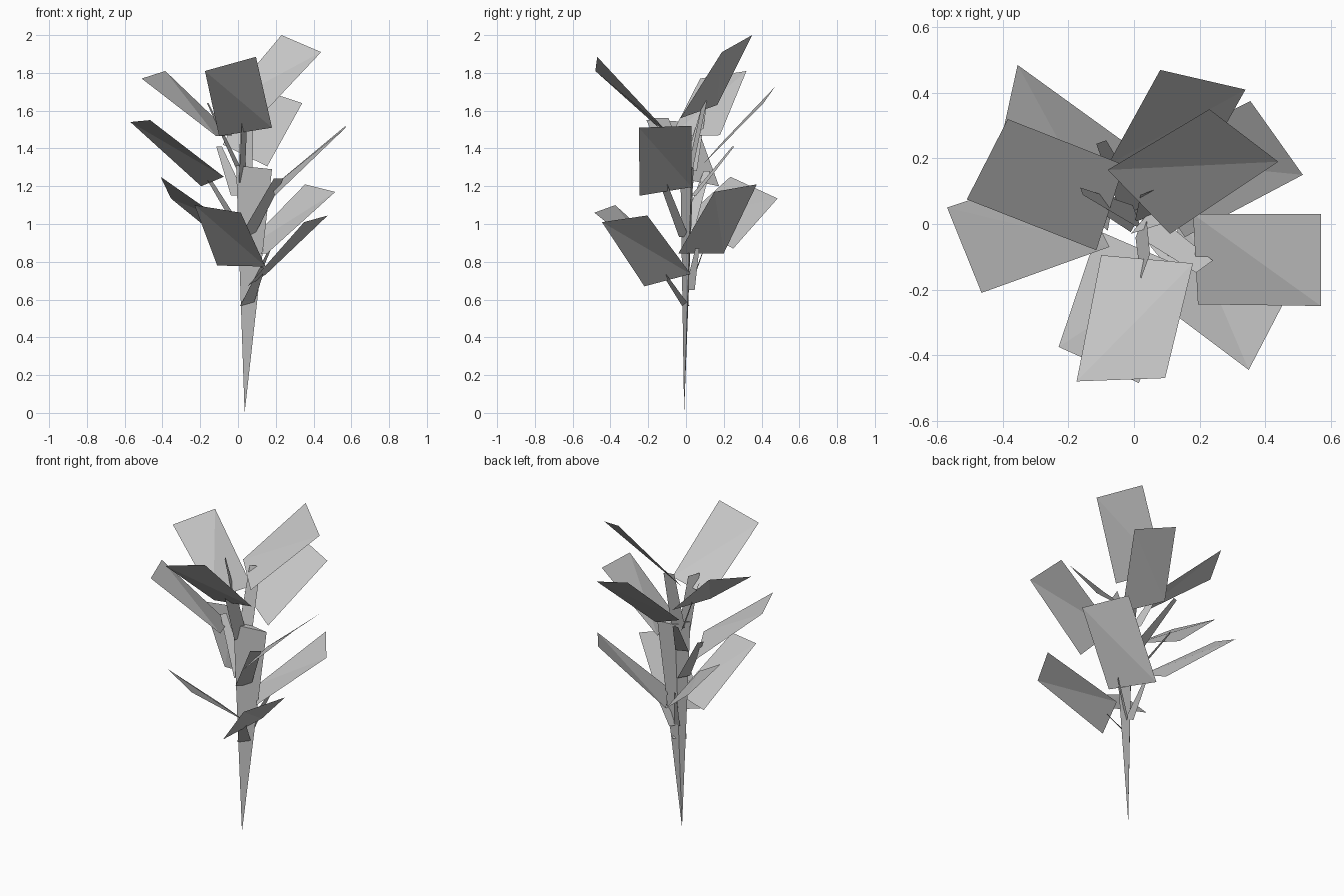
import bpy
import bmesh
from math import radians, cos, sin
from mathutils import Vector

cube = bpy.data.objects.get("Cube")
if cube:
    bpy.data.objects.remove(cube, do_unlink=True)

# One flat grey for the whole plant
grey = bpy.data.materials.new("plain_grey")
grey.use_nodes = True
grey.diffuse_color = (0.57, 0.57, 0.57, 1)
grey.node_tree.nodes["Principled BSDF"].inputs["Base Color"].default_value = grey.diffuse_color


def finish(name, bm):
    """Turn a bmesh into a flat shaded object."""
    mesh = bpy.data.meshes.new(name)
    bm.to_mesh(mesh)
    bm.free()
    mesh.materials.append(grey)
    obj = bpy.data.objects.new(name, mesh)
    bpy.context.collection.objects.link(obj)
    return obj


def leaf(name, outer_a, outer_b, inner_b, inner_a):
    """Four-cornered blade, creased from its first corner to the third."""
    bm = bmesh.new()
    a, b, c, d = [bm.verts.new(p) for p in (outer_a, outer_b, inner_b, inner_a)]
    bm.faces.new((a, b, c))
    bm.faces.new((a, c, d))
    return finish(name, bm)


def spike(name, ring, tip):
    """Three-sided taper from a triangular ring to a point."""
    bm = bmesh.new()
    base = [bm.verts.new(p) for p in ring]
    apex = bm.verts.new(tip)
    bm.faces.new(base)
    for i in range(3):
        bm.faces.new((base[i], base[i - 1], apex))
    bmesh.ops.recalc_face_normals(bm, faces=bm.faces)
    return finish(name, bm)


def stalk(name, root, tip, width, yaw, taper=0.7):
    """Flat leaf stalk whose width runs along a level direction."""
    root, tip = Vector(root), Vector(tip)
    side = Vector((cos(radians(yaw)), sin(radians(yaw)), 0)) * width / 2
    leaf(name, tip - side * taper, tip + side * taper, root + side, root - side)


# Stem: a flattened triangle narrowing down to the ground
spike("stem", ((-0.01, -0.03, 1.31), (0.18, 0.03, 1.29), (0.05, 0.04, 1.3)),
      (0.035, -0.01, 0))

# Top tier of leaves
leaf("top_leaf_back_left", (0.44, 0.19, 1.91), (0.23, 0.35, 2),
     (-0.08, 0.165, 1.63), (0.11, -0.03, 1.56))
leaf("top_leaf_front", (-0.175, -0.48, 1.81), (0.095, -0.47, 1.885),
     (0.18, -0.12, 1.51), (-0.1, -0.095, 1.465))
leaf("top_leaf_back_right", (-0.385, 0.32, 1.81), (-0.51, 0.075, 1.77),
     (-0.115, -0.08, 1.465), (-0.03, 0.18, 1.47))

# Middle tier
leaf("middle_leaf_back", (0.34, 0.41, 1.64), (0.08, 0.47, 1.725),
     (-0.08, 0.18, 1.42), (0.155, 0.08, 1.305))
leaf("middle_leaf_right", (-0.57, 0.05, 1.54), (-0.465, -0.21, 1.55),
     (-0.075, -0.07, 1.25), (-0.195, 0.175, 1.2))
leaf("middle_leaf_left", (0.57, -0.25, 1.51), (0.57, 0.03, 1.52),
     (0.18, 0.03, 1.195), (0.195, -0.245, 1.15))

# Lower tier
leaf("lower_leaf_back_right", (-0.355, 0.485, 1.135), (-0.41, 0.235, 1.25),
     (-0.08, -0.02, 1.02), (-0.03, 0.25, 0.87))
leaf("lower_leaf_back_left", (0.515, 0.15, 1.17), (0.355, 0.375, 1.21),
     (0, 0.2, 0.845), (0.155, -0.04, 0.845))
leaf("lower_leaf_front_left", (0.35, -0.445, 1.01), (0.475, -0.205, 1.045),
     (0.15, 0.025, 0.735), (0.05, -0.22, 0.67))
leaf("lower_leaf_front", (-0.23, -0.375, 1.1), (0.015, -0.485, 1.06),
     (0.145, -0.13, 0.775), (-0.11, -0.02, 0.78))

# Stalks climbing round the stem
stalk("lower_stalk_front", (0.045, 0, 0.565), (0.13, -0.14, 0.77), 0.08, 30, 0.4)
stalk("lower_stalk_back", (0.05, 0.02, 0.66), (0, 0.11, 0.91), 0.05, -10, 0.3)
stalk("lower_stalk_left", (0.07, 0.02, 0.65), (0.17, 0.06, 0.87), 0.06, 60, 0.4)
stalk("middle_stalk_left", (0.045, -0.01, 0.93), (0.215, -0.13, 1.24), 0.09, 36)
stalk("middle_stalk_right", (0.01, 0.01, 0.97), (-0.18, 0.11, 1.28), 0.08, 60, 0.5)
stalk("upper_stalk_front", (0.02, 0, 1.22), (0.035, -0.13, 1.56), 0.09, 70, 0.9)
stalk("upper_stalk_right", (0.01, 0.02, 1.28), (-0.16, 0.1, 1.64), 0.08, 110, 0.3)
stalk("upper_stalk_back", (0.04, 0.02, 1.28), (0.05, 0.1, 1.65), 0.08, 20, 0.8)
stalk("upper_stalk_back_right", (0, 0.04, 1.15), (-0.1, 0.25, 1.41), 0.08, 20, 0.4)
